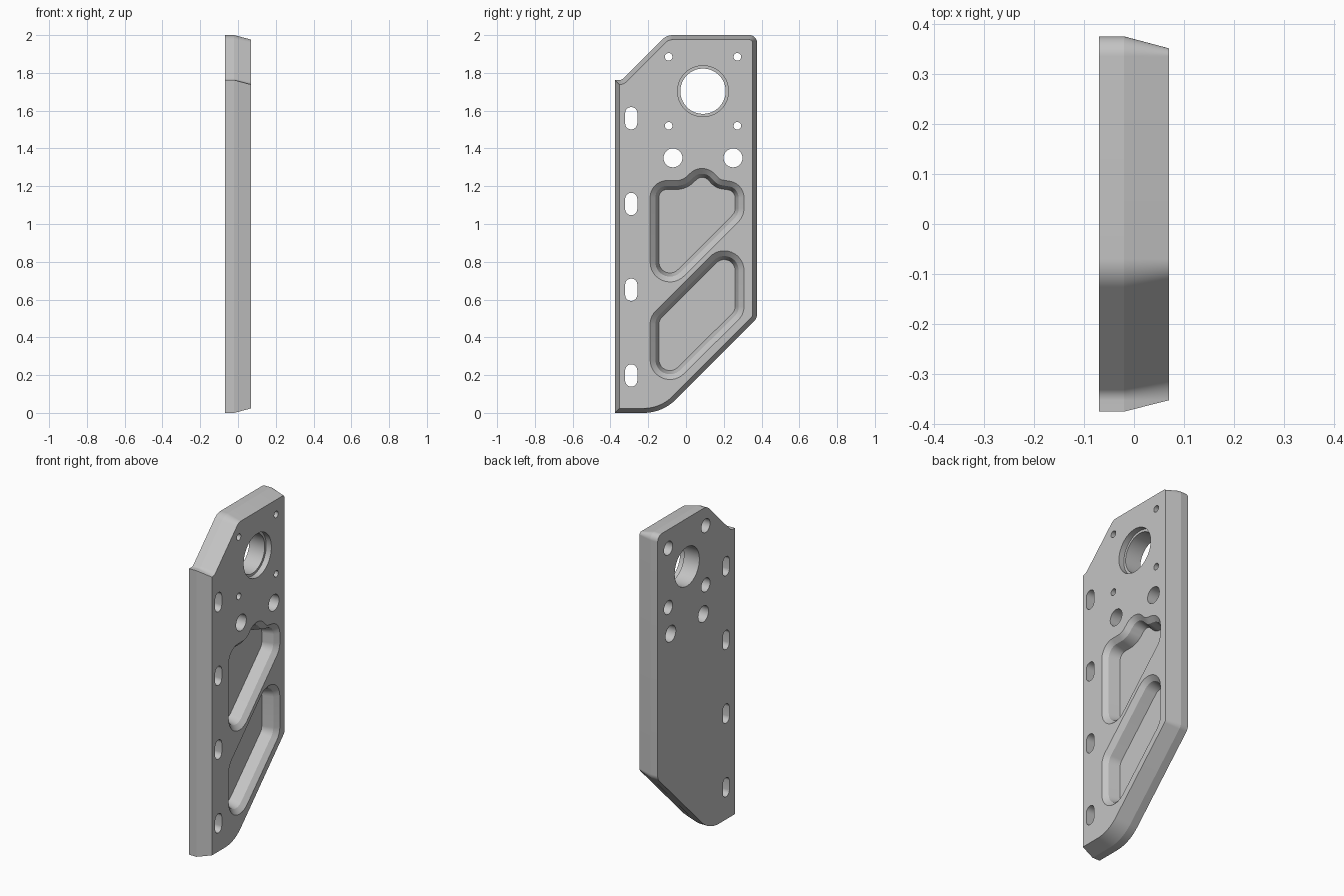
import bpy, bmesh, math
from mathutils import Vector

default_cube = bpy.data.objects.get("Cube")
if default_cube:
    bpy.data.objects.remove(default_cube, do_unlink=True)

metal = bpy.data.materials.new("grey_metal")
metal.use_nodes = True
GREY = (0.55, 0.55, 0.55, 1)
metal.diffuse_color = GREY
metal.node_tree.nodes["Principled BSDF"].inputs["Base Color"].default_value = GREY

BACK, FACE = -0.07, 0.07   # flat back and pocketed face, along x
OUT = 0.03                 # how far cutters reach past the plate


def rounded(corners, steps=14):
    """Counter-clockwise (y, z, radius) corners to a filleted outline."""
    pts = []
    for i, (y, z, r) in enumerate(corners):
        p = Vector((y, z))
        if r == 0:
            pts.append(p)
            continue
        a = (Vector(corners[i - 1][:2]) - p).normalized()
        b = (Vector(corners[(i + 1) % len(corners)][:2]) - p).normalized()
        half = a.angle(b) / 2
        centre = p + (a + b).normalized() * r / math.sin(half)
        start = p + a * r / math.tan(half) - centre
        end = p + b * r / math.tan(half) - centre
        sweep = math.atan2(start.x * end.y - start.y * end.x, start.dot(end))
        for k in range(steps + 1):
            t = sweep * k / steps
            c, s = math.cos(t), math.sin(t)
            pts.append(centre + Vector((start.x * c - start.y * s,
                                        start.x * s + start.y * c)))
    return pts


def inset(pts, d):
    """Move an outline inward by d with mitred corners."""
    result = []
    for i, p in enumerate(pts):
        e1 = (p - pts[i - 1]).normalized()
        e2 = (pts[(i + 1) % len(pts)] - p).normalized()
        n1, n2 = Vector((-e1.y, e1.x)), Vector((-e2.y, e2.x))
        result.append(p + (n1 + n2) * d / (1 + n1.dot(n2)))
    return result


def circle(y, z, r, n=48, stretch=0):
    """Circle, or an upright slot when stretch is given."""
    pts = []
    for k in range(n):
        t = 2 * math.pi * (k + 0.5) / n
        pts.append(Vector((y + r * math.cos(t),
                           z + r * math.sin(t) + math.copysign(stretch, math.sin(t)))))
    return pts


def loft(name, rings):
    """Closed solid through (x, outline) rings."""
    bm = bmesh.new()
    loops = [[bm.verts.new((x, p.x, p.y)) for p in pts] for x, pts in rings]
    for a, b in zip(loops, loops[1:]):
        for i in range(len(a)):
            j = (i + 1) % len(a)
            bm.faces.new((a[i], a[j], b[j], b[i]))
    bm.faces.new(loops[0])
    bm.faces.new(loops[-1])
    bmesh.ops.recalc_face_normals(bm, faces=bm.faces)
    mesh = bpy.data.meshes.new(name)
    bm.to_mesh(mesh)
    bm.free()
    mesh.materials.append(metal)
    obj = bpy.data.objects.new(name, mesh)
    bpy.context.collection.objects.link(obj)
    return obj


# Plate with tapered edges
outline = rounded([(-0.376, 0, 0), (-0.125, 0, 0.24), (0.376, 0.501, 0.05),
                   (0.376, 2, 0.04), (-0.103, 2, 0.08),
                   (-0.341, 1.762, 0.03), (-0.376, 1.762, 0)])
plate = loft("side_plate", [(BACK, outline), (-0.02, outline),
                            (FACE, inset(outline, 0.024))])

cutters = []


def pocket(name, corners):
    rim = rounded(corners)
    lip, floor = inset(rim, 0.028), inset(rim, 0.047)
    cutters.append(loft(name, [(FACE + OUT, rim), (FACE, rim),
                               (0.045, lip), (-0.02, floor)]))


def stepped_hole(name, y, z, back_r, face_r, step_x):
    back, face = circle(y, z, back_r), circle(y, z, face_r)
    cutters.append(loft(name, [(BACK - OUT, back), (step_x, back),
                               (step_x, face), (FACE + OUT, face)]))


# Weight-saving pockets
pocket("lower_pocket", [(-0.19, 0.03, 0.105), (0.307, 0.522, 0.1),
                        (0.307, 1.007, 0.105), (-0.19, 0.51, 0.1)])
pocket("upper_pocket", [(-0.19, 0.545, 0.105), (0.307, 1.042, 0.1),
                        (0.307, 1.215, 0.09), (0.18, 1.235, 0.05),
                        (0.09, 1.33, 0.09), (-0.02, 1.23, 0.08),
                        (-0.19, 1.23, 0.09)])

# Bearing bore and its four counterbored screw holes
stepped_hole("bearing_bore", 0.09, 1.703, 0.12, 0.135, 0.035)
for y in (-0.092, 0.272):
    for z in (1.52, 1.885):
        stepped_hole("screw_hole", y, z, 0.042, 0.02, 0.01)

# Plain holes and mounting slots
for y in (-0.069, 0.249):
    hole = circle(y, 1.35, 0.05)
    cutters.append(loft("round_hole", [(BACK - OUT, hole), (FACE + OUT, hole)]))
for i in range(4):
    slot = circle(-0.29, 0.198 + 0.454 * i, 0.032, stretch=0.027)
    cutters.append(loft("mounting_slot", [(BACK - OUT, slot), (FACE + OUT, slot)]))

# Cut everything out of the plate
bpy.ops.object.select_all(action='DESELECT')
bpy.context.view_layer.objects.active = plate
plate.select_set(True)
for cutter in cutters:
    mod = plate.modifiers.new("cut", 'BOOLEAN')
    mod.operation = 'DIFFERENCE'
    mod.solver = 'EXACT'
    mod.object = cutter
    bpy.ops.object.modifier_apply(modifier=mod.name)
    bpy.data.objects.remove(cutter, do_unlink=True)

bpy.ops.object.shade_smooth_by_angle(angle=math.radians(12))
